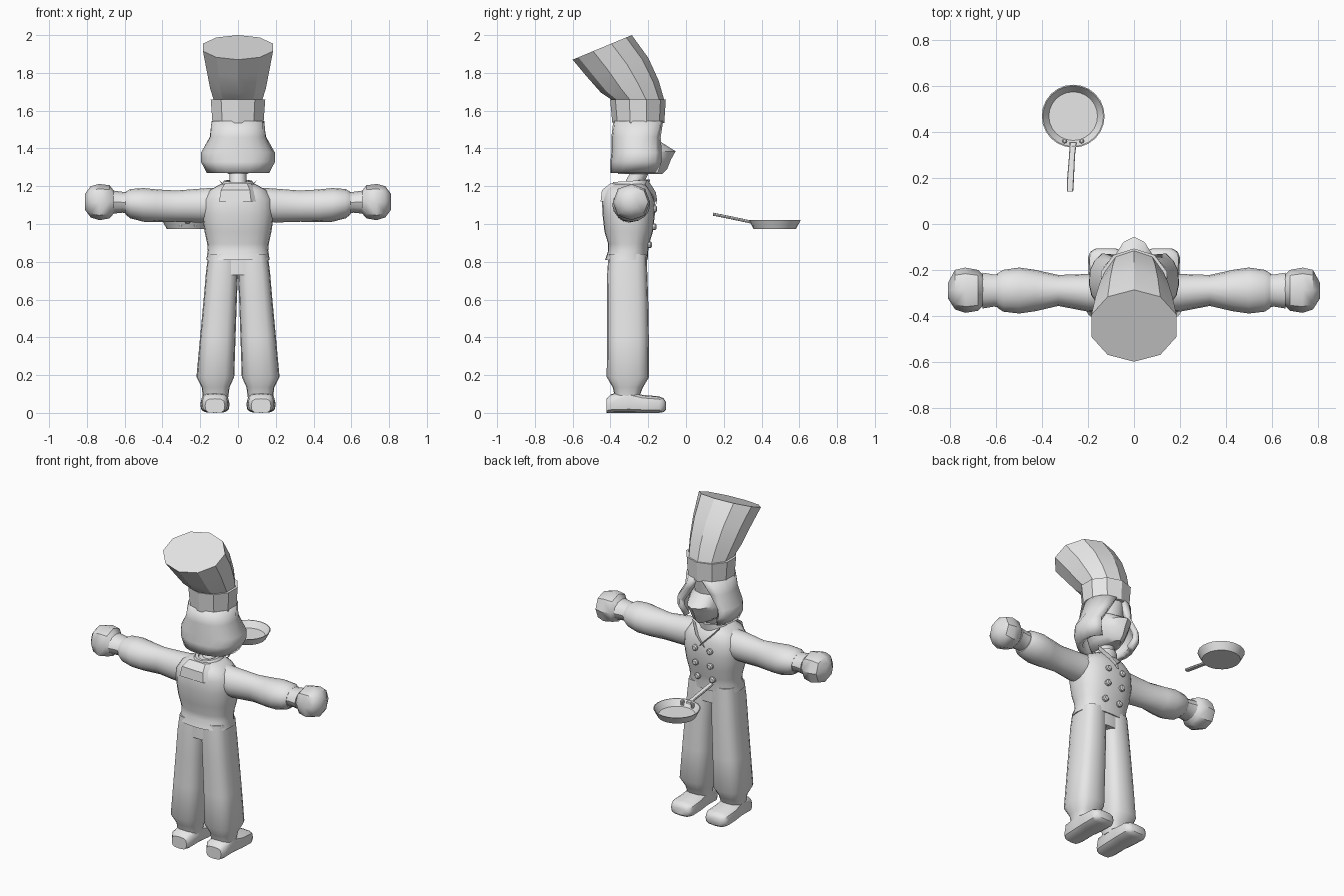
import bpy, bmesh, math
from mathutils import Vector as V

if "Cube" in bpy.data.objects:
    bpy.data.objects.remove(bpy.data.objects["Cube"])

grey = bpy.data.materials.new("plain_grey")
grey.diffuse_color = (0.8, 0.8, 0.8, 1)
grey.use_nodes = True
grey.node_tree.nodes["Principled BSDF"].inputs["Base Color"].default_value = grey.diffuse_color


def power(v, e):
    return math.copysign(abs(v) ** e, v)


def ring(c, u, v, n=16, e=1.0, a0=0.0, a1=2 * math.pi, closed=True):
    """Superellipse of points around c, starting along u."""
    c, u, v = V(c), V(u), V(v)
    steps = n if closed else n - 1
    angles = [a0 + (a1 - a0) * i / steps for i in range(n)]
    return [c + u * power(math.cos(a), e) + v * power(math.sin(a), e) for a in angles]


def flat(z, x0, x1, y0, y1, n=16, e=1.0):
    """Horizontal ring filling the given extents."""
    return ring(((x0 + x1) / 2, (y0 + y1) / 2, z), (0, (y1 - y0) / 2, 0), ((x1 - x0) / 2, 0, 0), n, e)


def across(x, y0, y1, z0, z1, n=16, e=1.0):
    """Ring facing along x."""
    return ring((x, (y0 + y1) / 2, (z0 + z1) / 2), (0, (y1 - y0) / 2, 0), (0, 0, (z1 - z0) / 2), n, e)


def sloped(back, front, hx, n=16, e=1.0):
    """Ring through a back and a front (y, z) point with half width hx."""
    b, f = V((0, *back)), V((0, *front))
    return ring((b + f) / 2, (f - b) / 2, (hx, 0, 0), n, e)


def finish(name, bm, mirror=False, angle=35):
    bmesh.ops.recalc_face_normals(bm, faces=bm.faces)
    me = bpy.data.meshes.new(name)
    bm.to_mesh(me)
    bm.free()
    me.materials.append(grey)
    ob = bpy.data.objects.new(name, me)
    bpy.context.collection.objects.link(ob)
    bpy.ops.object.select_all(action='DESELECT')
    ob.select_set(True)
    bpy.context.view_layer.objects.active = ob
    bpy.ops.object.shade_smooth_by_angle(angle=math.radians(angle))
    if mirror:
        m = ob.modifiers.new("mirror", 'MIRROR')
        m.use_mirror_merge = False
    return ob


def loft(name, rings, mirror=False, angle=35, caps=True, closed=True):
    bm = bmesh.new()
    rows = [[bm.verts.new(p) for p in r] for r in rings]
    n = len(rows[0])
    for a, b in zip(rows, rows[1:]):
        for i in range(n if closed else n - 1):
            j = (i + 1) % n
            bm.faces.new((a[i], a[j], b[j], b[i]))
    if caps:
        bm.faces.new(rows[0])
        bm.faces.new(rows[-1])
    return finish(name, bm, mirror, angle)


# Tall hat leaning backwards, ten sided
loft("hat_crown", [sloped(b, f, h, 10) for b, f, h in [
    ((-.39, 1.655), (-.115, 1.655), .135), ((-.45, 1.695), (-.145, 1.76), .155),
    ((-.525, 1.78), (-.2, 1.88), .175), ((-.6, 1.87), (-.287, 2.0), .195)]], angle=25)
loft("hat_band", [sloped((-.39, 1.535), (-.115, 1.535), .142, 10),
                  sloped((-.402, 1.66), (-.107, 1.66), .152, 10)], angle=25)

# Head with a pointed nose and chin
head = []
for z, hx, front in [(1.265, .05, -.125), (1.29, .085, -.1), (1.34, .11, -.08), (1.385, .12, -.055),
                     (1.445, .125, -.15), (1.5, .125, -.14), (1.55, .12, -.13)]:
    pts = flat(z, -hx, hx, -.36, -.17, 16)
    for p in pts:
        c = (p.y + .265) / .095
        if c > 0:
            p.y = -.265 + (front + .265) * c ** 1.5
    head.append(pts)
loft("head", head, angle=40)

# Hair shell, open around the face
hair = []
for z, hx, back, front, gap in [(1.545, .14, -.385, -.12, 8), (1.46, .15, -.395, -.12, 28),
                                (1.38, .195, -.395, -.095, 42), (1.33, .197, -.4, -.095, 42),
                                (1.27, .165, -.4, -.12, 40)]:
    g = math.radians(gap)
    hair.append(ring((0, (back + front) / 2, z), (0, (front - back) / 2, 0), (hx, 0, 0),
                     17, .85, g, 2 * math.pi - g, False))
shell = loft("hair", hair, caps=False, closed=False, angle=40)
thick = shell.modifiers.new("thickness", 'SOLIDIFY')
thick.thickness = .035
thick.offset = -1

# Neck leaning forward and jacket collar
loft("neck", [ring((0, -.3, 1.17), (0, .05, 0), (.045, 0, 0), 12),
              ring((0, -.225, 1.31), (0, .05, 0), (.045, 0, 0), 12)])
loft("collar", [sloped((-.41, 1.185), (-.2, 1.185), .1), sloped((-.385, 1.222), (-.19, 1.235), .075),
                sloped((-.365, 1.222), (-.21, 1.235), .058), sloped((-.36, 1.19), (-.22, 1.19), .055)])

# Jacket body with a slightly flared hem
loft("jacket", [flat(z, -h, h, b, f, 24, .8) for z, h, b, f in [
    (.81, .168, -.428, -.203), (.86, .16, -.412, -.2), (.895, .163, -.412, -.195),
    (.96, .177, -.432, -.175), (1.05, .19, -.442, -.165), (1.13, .186, -.445, -.168),
    (1.18, .15, -.43, -.19), (1.212, .09, -.39, -.215)]], angle=45)

# Neckline lapels and back flap
loft("lapel", [ring((.085, -.205, 1.215), (0, .012, .004), (.016, 0, .02), 4),
               ring((.045, -.172, 1.165), (0, .012, .004), (.016, 0, .02), 4),
               ring((-.005, -.162, 1.115), (0, .01, .004), (.014, 0, .018), 4)], mirror=True)
loft("collar_flap", [flat(1.12, -.1, .1, -.452, -.425, 4, .01), flat(1.18, -.09, .09, -.445, -.40, 4, .01),
                     flat(1.215, -.07, .07, -.4, -.37, 4, .01)])

# Double row of buttons
for i, z in enumerate((1.08, .985, .89)):
    y = (-.168, -.171, -.195)[i]
    loft("buttons_%d" % (i + 1), [ring((.052, y + d, z), (r, 0, 0), (0, 0, r), 10)
                                  for d, r in [(-.015, .019), (.008, .019), (.014, .012)]], mirror=True)

# Sleeves, cuffs and mitten hands
loft("sleeve", [across(*r, 16) for r in [
    (.08, -.385, -.215, 1.02, 1.195), (.2, -.382, -.218, 1.008, 1.187), (.33, -.357, -.222, 1.012, 1.177),
    (.43, -.38, -.2, 1.01, 1.183), (.5, -.39, -.19, 1.012, 1.19), (.57, -.382, -.2, 1.03, 1.185),
    (.595, -.365, -.215, 1.05, 1.17)]], mirror=True, angle=50)
loft("cuff", [across(*r, 12) for r in [
    (.57, -.365, -.215, 1.05, 1.17), (.61, -.36, -.22, 1.06, 1.17), (.66, -.368, -.212, 1.055, 1.177)]],
    mirror=True)
loft("hand", [across(*r, 8, .9) for r in [
    (.645, -.345, -.235, 1.07, 1.16), (.68, -.378, -.2, 1.03, 1.205), (.735, -.387, -.19, 1.02, 1.212),
    (.78, -.372, -.2, 1.035, 1.2), (.81, -.325, -.255, 1.075, 1.16)]], mirror=True, angle=40)

# Wide trousers, gathered at the ankle
loft("trouser_seat", [flat(.73, -.168, .168, -.41, -.21, 16, .7), flat(.85, -.158, .158, -.405, -.21, 16, .7)])
loft("trouser_leg", [flat(*r, 16, .7) for r in [
    (.84, .0, .158, -.41, -.208), (.74, .0, .17, -.417, -.205), (.6, .006, .182, -.418, -.2),
    (.4, .013, .201, -.418, -.197), (.19, .02, .22, -.42, -.195), (.135, .045, .192, -.388, -.228),
    (.08, .052, .186, -.375, -.25)]], mirror=True, angle=45)

# Shoes, heel to toe
loft("shoe", [ring((.122, y, (z0 + z1) / 2), (h, 0, 0), (0, 0, (z1 - z0) / 2), 12, .6) for y, h, z0, z1 in [
    (-.42, .052, 0, .075), (-.395, .068, 0, .1), (-.3, .07, 0, .115), (-.23, .076, 0, .095),
    (-.145, .078, 0, .088), (-.12, .068, .004, .078), (-.107, .045, .015, .06)]], mirror=True, angle=40)

# Frying pan with a rim, hollow inside
px, py = -.265, .47
loft("pan", [ring((px, py, z), (r, 0, 0), (0, r, 0), 24) for z, r in [
    (.973, .112), (1.02, .137), (1.02, .132), (.982, .106)]])
loft("pan_handle", [ring((x, y, z), (w, 0, 0), (0, 0, .008), 8, .6) for x, y, z, w in [
    (px, .355, 1.008, .015), (-.27, .3, 1.02, .013), (-.277, .19, 1.043, .015), (-.279, .142, 1.052, .014)]])
for name, x in (("left_rivet", px - .037), ("right_rivet", px + .037)):
    loft(name, [ring((x, .362, z), (r, 0, 0), (0, r, 0), 8) for z, r in [(.99, .011), (1.016, .011), (1.02, .006)]])
